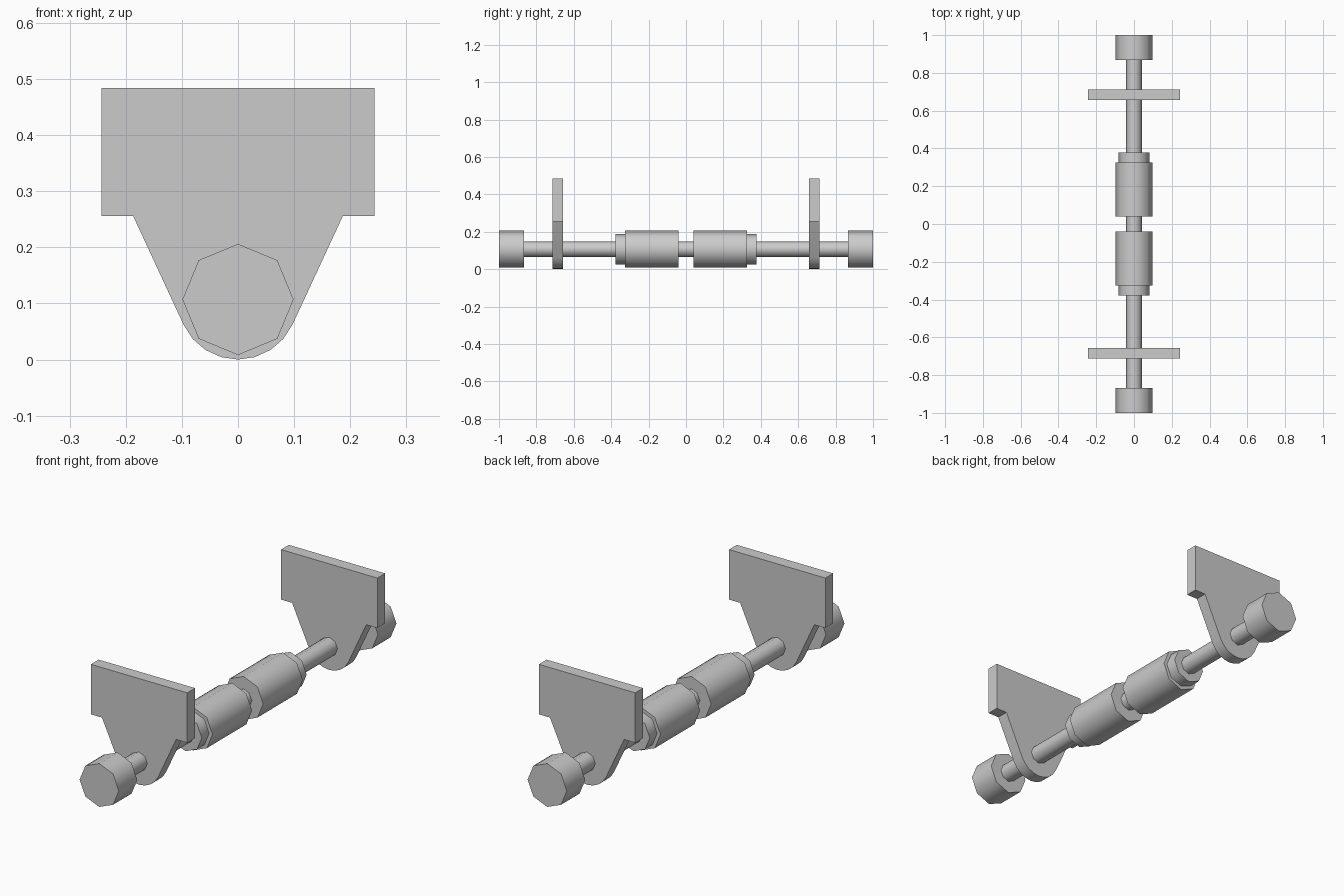
import bpy, bmesh, math
from mathutils import Matrix

cube = bpy.data.objects.get("Cube")
if cube:
    bpy.data.objects.remove(cube, do_unlink=True)

AXIS_Z = 0.107

metal = bpy.data.materials.new("plain grey")
metal.use_nodes = True
grey = (0.6, 0.6, 0.6, 1)
metal.diffuse_color = grey
metal.node_tree.nodes["Principled BSDF"].inputs["Base Color"].default_value = grey


def finish(name, bm):
    bmesh.ops.recalc_face_normals(bm, faces=bm.faces)
    mesh = bpy.data.meshes.new(name)
    bm.to_mesh(mesh)
    bm.free()
    mesh.materials.append(metal)
    obj = bpy.data.objects.new(name, mesh)
    bpy.context.collection.objects.link(obj)
    bpy.ops.object.select_all(action='DESELECT')
    obj.select_set(True)
    bpy.context.view_layer.objects.active = obj
    bpy.ops.object.shade_smooth_by_angle(angle=math.radians(50))
    return obj


def octagon_bar(name, radius, y0, y1):
    """Eight-sided cylinder along y with a corner pointing straight up."""
    bm = bmesh.new()
    place = Matrix.Translation((0, (y0 + y1) / 2, AXIS_Z)) @ Matrix.Rotation(math.pi / 2, 4, 'X')
    bmesh.ops.create_cone(bm, cap_ends=True, segments=8, radius1=radius,
                          radius2=radius, depth=abs(y1 - y0), matrix=place)
    return finish(name, bm)


def hanger_plate(name, y0, y1):
    """Flat bracket: wide top block tapering to a rounded lower end."""
    right = [(0.243, 0.484), (0.243, 0.256), (0.187, 0.256)]
    steps = 8
    sweep = [math.radians(-25 - 130 * i / steps) for i in range(steps + 1)]
    arc = [(AXIS_Z * math.cos(a), AXIS_Z * (1 + math.sin(a))) for a in sweep]
    outline = right + arc + [(-x, z) for x, z in reversed(right)]
    bm = bmesh.new()
    face = bm.faces.new([bm.verts.new((x, y0, z)) for x, z in outline])
    result = bmesh.ops.extrude_face_region(bm, geom=[face])
    moved = [v for v in result["geom"] if isinstance(v, bmesh.types.BMVert)]
    bmesh.ops.translate(bm, verts=moved, vec=(0, y1 - y0, 0))
    return finish(name, bm)


# Central rod through everything
octagon_bar("rod", 0.042, -0.95, 0.95)

# Matching parts at each end
for side, s in (("front", -1), ("back", 1)):
    octagon_bar(side + "_end_cap", 0.099, s * 0.867, s)
    octagon_bar(side + "_sleeve", 0.099, s * 0.04, s * 0.325)
    octagon_bar(side + "_collar", 0.082, s * 0.32, s * 0.378)
    hanger_plate(side + "_hanger_plate", s * 0.657, s * 0.713)
